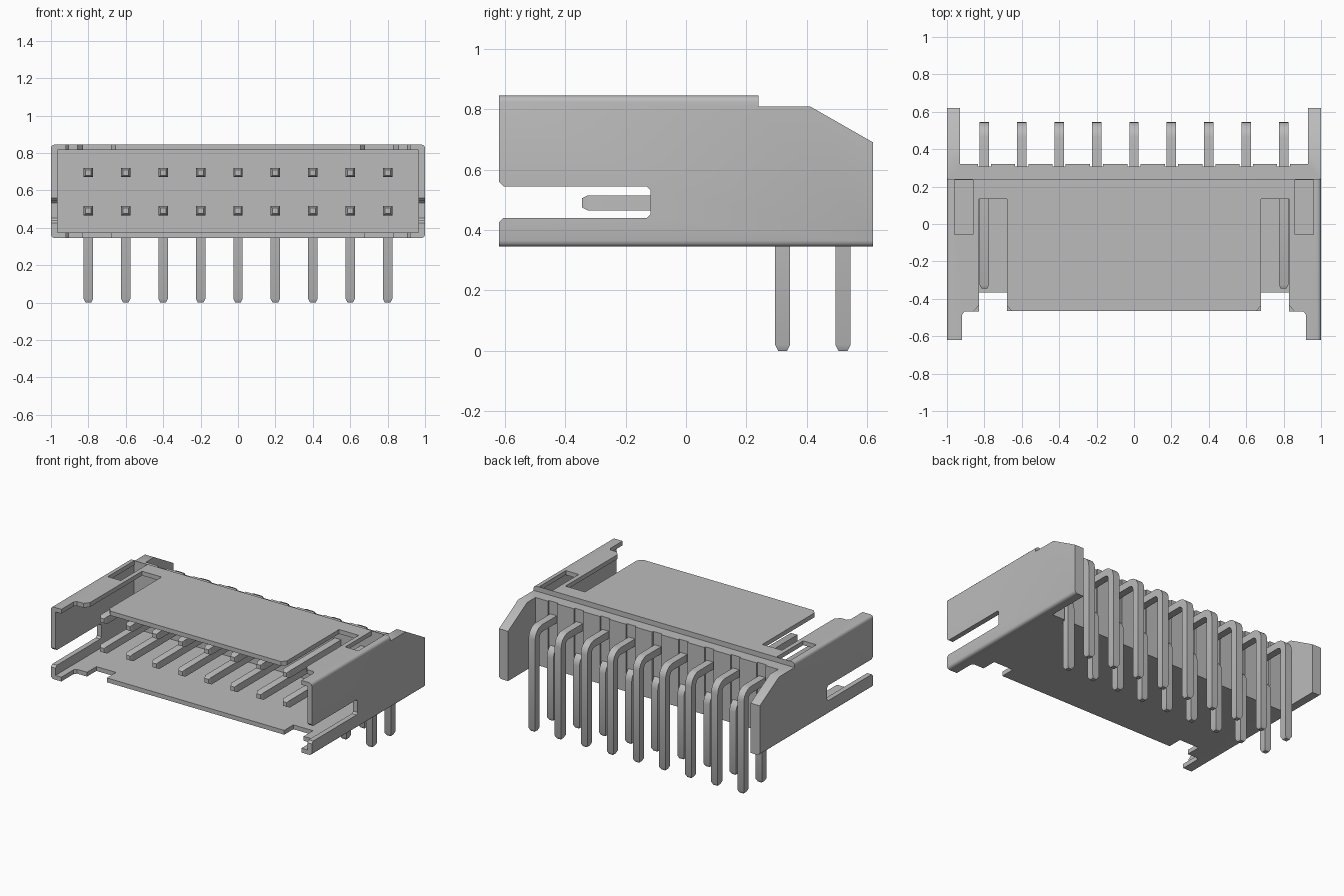
import bpy, bmesh, math
from mathutils import Vector

cube = bpy.data.objects.get("Cube")
if cube:
    bpy.data.objects.remove(cube, do_unlink=True)

grey = bpy.data.materials.new("neutral_grey")
grey.use_nodes = True
colour = (0.5, 0.5, 0.5, 1)
grey.diffuse_color = colour
grey.node_tree.nodes["Principled BSDF"].inputs["Base Color"].default_value = colour


def finish(name, bm):
    bmesh.ops.recalc_face_normals(bm, faces=bm.faces)
    mesh = bpy.data.meshes.new(name)
    bm.to_mesh(mesh)
    bm.free()
    mesh.materials.append(grey)
    obj = bpy.data.objects.new(name, mesh)
    bpy.context.collection.objects.link(obj)
    return obj


def prism(bm, outline, axis, lo, hi):
    """Extrude a closed outline along x or z."""
    place = (lambda p, t: (t, p[0], p[1])) if axis == "x" else (lambda p, t: (p[0], p[1], t))
    a = [bm.verts.new(place(p, lo)) for p in outline]
    b = [bm.verts.new(place(p, hi)) for p in outline]
    bm.faces.new(a)
    bm.faces.new(b[::-1])
    for i in range(len(a)):
        j = (i + 1) % len(a)
        bm.faces.new((a[i], a[j], b[j], b[i]))


def box(bm, x0, x1, y0, y1, z0, z1):
    prism(bm, [(x0, y0), (x1, y0), (x1, y1), (x0, y1)], "z", z0, z1)


def carve(target, fill):
    """Subtract the solid drawn by fill(bm) from the target."""
    bm = bmesh.new()
    fill(bm)
    cutter = finish("cutter", bm)
    mod = target.modifiers.new("cut", "BOOLEAN")
    mod.operation = "DIFFERENCE"
    mod.solver = "EXACT"
    mod.object = cutter
    bpy.context.view_layer.objects.active = target
    bpy.ops.object.modifier_apply(modifier=mod.name)
    bpy.data.objects.remove(cutter, do_unlink=True)


# Housing block from its side outline, with softened long edges
BOTTOM, TOP, STEP = 0.345, 0.845, 0.81
bm = bmesh.new()
prism(bm, [(-0.62, BOTTOM), (0.62, BOTTOM), (0.62, 0.69), (0.41, STEP),
           (0.24, STEP), (0.24, TOP), (-0.62, TOP)], "x", -1, 1)
long_edges = [e for e in bm.edges
              if abs(e.verts[0].co.x - e.verts[1].co.x) < 0.01
              and all(abs(v.co.z - BOTTOM) < 0.001 or abs(v.co.z - TOP) < 0.001 for v in e.verts)
              and abs(e.verts[0].co.z - e.verts[1].co.z) < 0.001]
bmesh.ops.bevel(bm, geom=long_edges, offset=0.02, segments=3, profile=0.5, affect="EDGES")
housing = finish("housing", bm)

# Mating cavity and the open space between the rear wings
carve(housing, lambda b: box(b, -0.965, 0.965, -1, 0.237, 0.375, 0.815))
carve(housing, lambda b: box(b, -0.93, 0.93, 0.32, 1, 0, 1))

# Stepped front edge of both plates
half = [(0.92, -1), (0.92, -0.485), (0.905, -0.468), (0.83, -0.468), (0.83, -0.365),
        (0.68, -0.365), (0.68, -0.465)]
edge = half + [(-x, y) for x, y in reversed(half)]
carve(housing, lambda b: prism(b, edge, "z", 0, 1))

# Latch slots and windows in the top plate, key slots in the side walls
for s in (-1, 1):
    slot = [(s * x, y) for x, y in [(0.65, -0.47), (0.68, -0.435), (0.68, 0.135), (0.83, 0.135),
                                    (0.83, -0.435), (0.86, -0.47), (0.86, -0.6), (0.65, -0.6)]]
    carve(housing, lambda b: prism(b, slot, "z", 0.6, 1))
    wx = sorted((s * 0.86, s * 0.96))
    carve(housing, lambda b: box(b, *wx, -0.055, 0.236, 0.6, 1))
    key = [(-0.7, 0.425), (-0.62, 0.425), (-0.605, 0.44), (-0.13, 0.44), (-0.118, 0.452),
           (-0.118, 0.533), (-0.13, 0.545), (-0.605, 0.545), (-0.62, 0.56), (-0.7, 0.56)]
    sx = sorted((s * 0.91, s * 1.1))
    carve(housing, lambda b: prism(b, key, "x", *sx))

# Shallow grooves in the rear wall behind each pin column
COLUMNS = [-0.8 + 0.2 * i for i in range(9)]


def grooves(b):
    for x in COLUMNS:
        box(b, x - 0.035, x + 0.035, 0.308, 0.4, 0, 1)


carve(housing, grooves)


# Bent square pins with tapered tips
def pin(name, x, z, y_leg):
    h, r, tip, steps = 0.025, 0.055, 0.02, 6
    path = [(-0.345, z, 0, 0.6), (-0.345 + tip, z, 0, 1)]
    for i in range(steps + 1):
        a = math.pi / 2 * i / steps
        path.append((y_leg - r + r * math.sin(a), z - r + r * math.cos(a), a, 1))
    path += [(y_leg, tip, math.pi / 2, 1), (y_leg, 0, math.pi / 2, 0.6)]
    bm = bmesh.new()
    rings = []
    for y, zz, a, k in path:
        out = Vector((0, math.sin(a), math.cos(a))) * h * k
        side = Vector((h * k, 0, 0))
        c = Vector((x, y, zz))
        rings.append([bm.verts.new(c + p) for p in
                      (side + out, out - side, -side - out, side - out)])
    for p, q in zip(rings, rings[1:]):
        for i in range(4):
            j = (i + 1) % 4
            bm.faces.new((p[i], p[j], q[j], q[i]))
    bm.faces.new(rings[0])
    bm.faces.new(rings[-1])
    return finish(name, bm)


pins = []
for i, x in enumerate(COLUMNS, 1):
    pins.append(pin(f"upper_pin_{i}", x, 0.695, 0.52))
    pins.append(pin(f"lower_pin_{i}", x, 0.49, 0.32))

# Smooth the bends and rounded edges, keep corners sharp
bpy.context.view_layer.update()
for obj in [housing] + pins:
    obj.select_set(True)
bpy.context.view_layer.objects.active = housing
bpy.ops.object.shade_smooth_by_angle(angle=math.radians(32))
